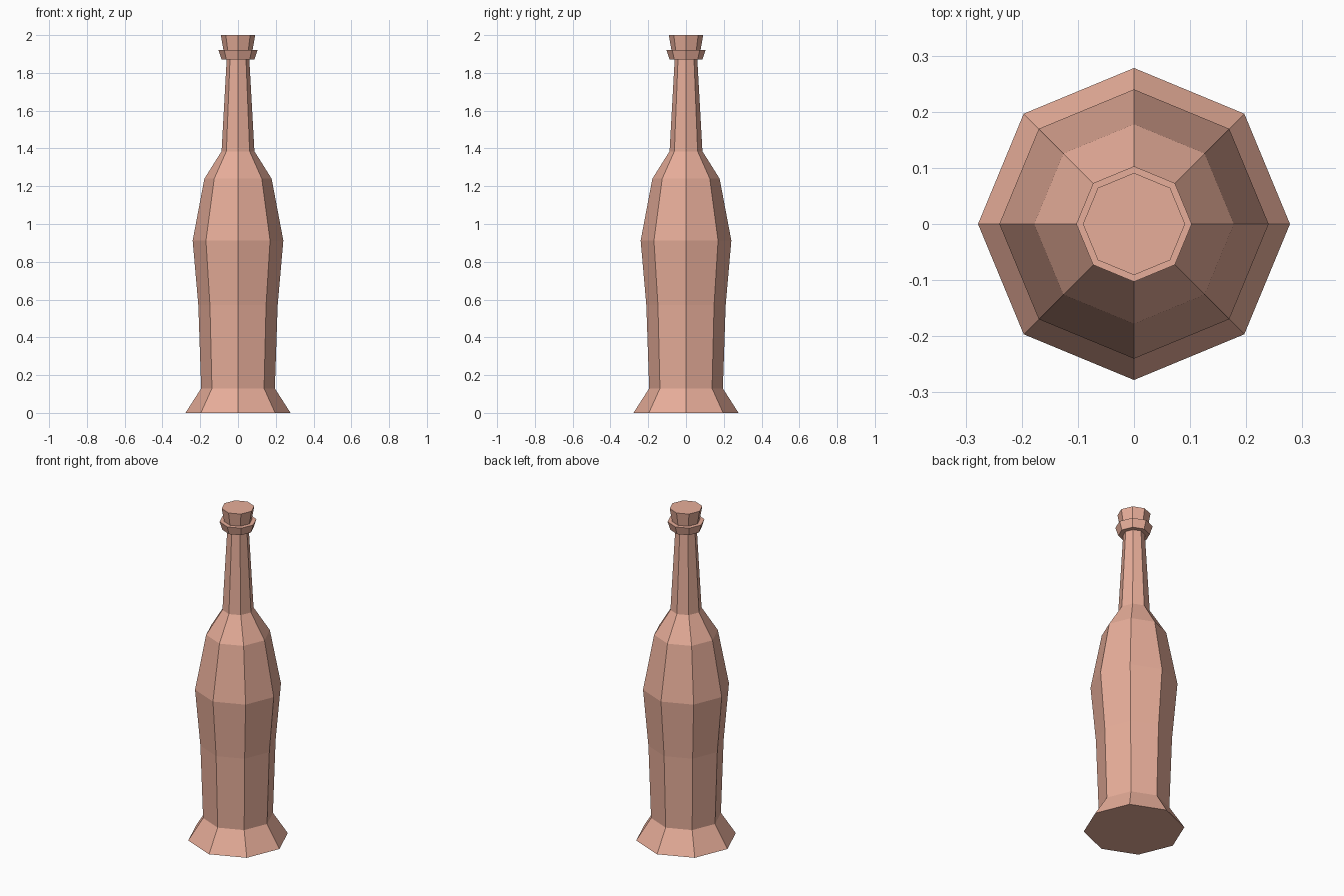
import bpy, bmesh
from math import cos, sin, pi

if "Cube" in bpy.data.objects:
    bpy.data.objects.remove(bpy.data.objects["Cube"])

SIDES = 8

mat = bpy.data.materials.new("terracotta")
mat.diffuse_color = (0.80, 0.42, 0.32, 1.0)
mat.use_nodes = True
mat.node_tree.nodes["Principled BSDF"].inputs["Base Color"].default_value = mat.diffuse_color


def lathe(name, profile):
    """Revolve (radius, z) points into a closed, flat-faced octagonal solid."""
    bm = bmesh.new()
    rings = [[bm.verts.new((r * cos(2 * pi * i / SIDES), r * sin(2 * pi * i / SIDES), z))
              for i in range(SIDES)] for r, z in profile]
    for low, high in zip(rings, rings[1:]):
        for i in range(SIDES):
            j = (i + 1) % SIDES
            bm.faces.new((low[i], low[j], high[j], high[i]))
    bm.faces.new(rings[0][::-1])
    bm.faces.new(rings[-1])
    mesh = bpy.data.meshes.new(name)
    bm.to_mesh(mesh)
    bm.free()
    mesh.materials.append(mat)
    obj = bpy.data.objects.new(name, mesh)
    bpy.context.collection.objects.link(obj)
    return obj


# Bottle: flared foot, body, shoulder and neck
lathe("bottle_body", [(0.278, 0), (0.195, 0.13), (0.21, 0.57), (0.24, 0.912),
                      (0.178, 1.24), (0.087, 1.385), (0.06, 1.87)])

# Flared lip ring and the stopper, which narrows down into it
lathe("lip_and_stopper", [(0.087, 1.87), (0.103, 1.92), (0.077, 1.92), (0.091, 2.0)])
